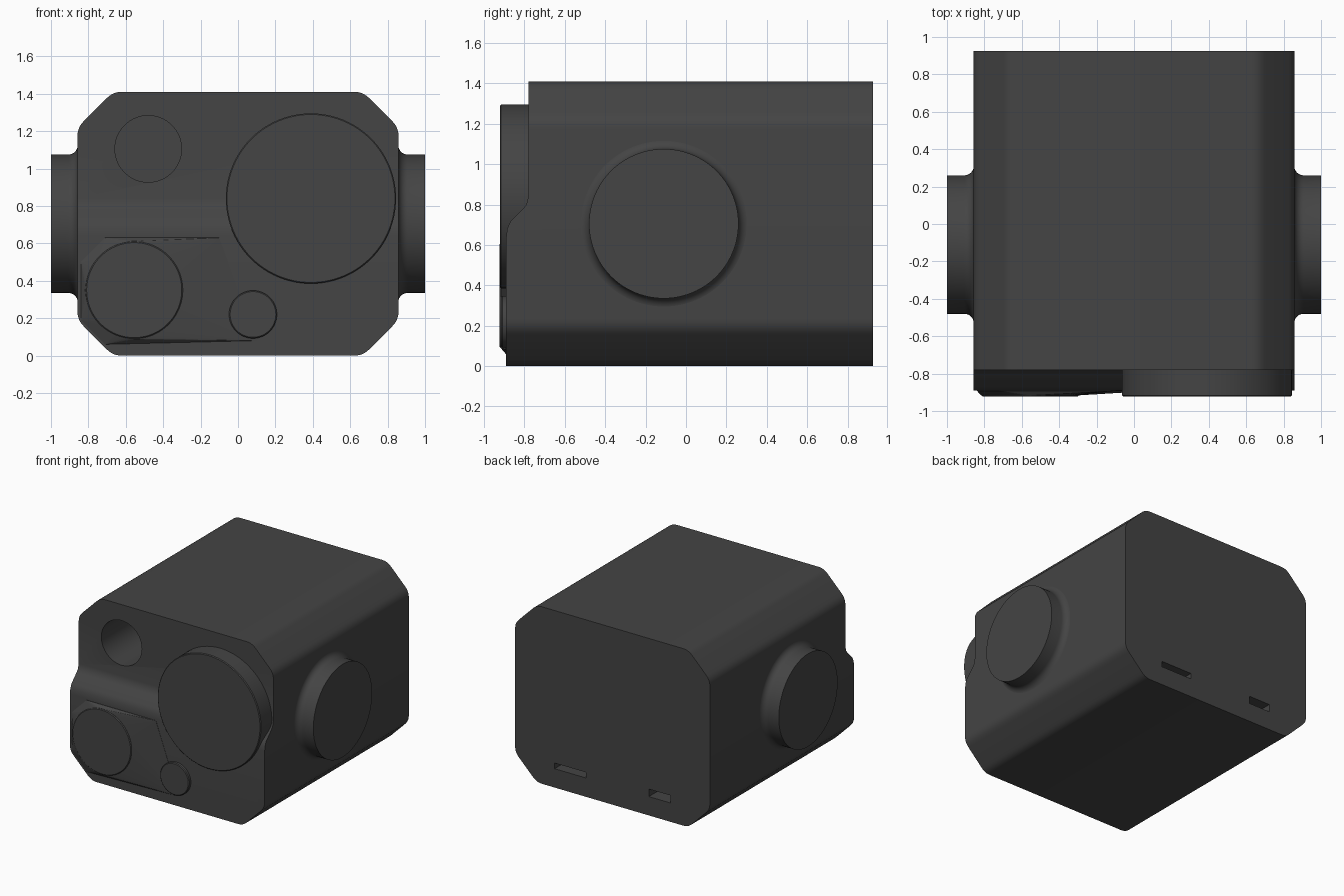
import bpy, bmesh, math
from mathutils import Vector

cube = bpy.data.objects.get("Cube")
if cube:
    bpy.data.objects.remove(cube, do_unlink=True)

# One matte charcoal finish for the whole device
charcoal = bpy.data.materials.new("charcoal")
charcoal.use_nodes = True
colour = (0.058, 0.058, 0.058, 1)
charcoal.diffuse_color = colour
charcoal.node_tree.nodes["Principled BSDF"].inputs["Base Color"].default_value = colour


def finish(name, bm):
    bmesh.ops.recalc_face_normals(bm, faces=bm.faces[:])
    mesh = bpy.data.meshes.new(name)
    bm.to_mesh(mesh)
    bm.free()
    mesh.materials.append(charcoal)
    obj = bpy.data.objects.new(name, mesh)
    bpy.context.collection.objects.link(obj)
    return obj


def prism(name, points, start, end, axis):
    """Extrude an outline along x (points are y, z) or y (points are x, z)."""
    def place(a, b, d):
        return (d, a, b) if axis == "x" else (a, d, b)
    bm = bmesh.new()
    face = bm.faces.new([bm.verts.new(place(a, b, start)) for a, b in points])
    moved = bmesh.ops.extrude_face_region(bm, geom=[face])["geom"]
    shift = Vector(place(0, 0, end - start))
    bmesh.ops.translate(bm, vec=shift, verts=[v for v in moved if isinstance(v, bmesh.types.BMVert)])
    return finish(name, bm)


def lathe(name, profile, centre, direction, sides=96):
    """Turn (radius, height) points about an axis and cap both ends."""
    turn = Vector(direction).to_track_quat("Z", "Y")
    bm = bmesh.new()
    rings = []
    for r, h in profile:
        ring = []
        for i in range(sides):
            t = math.tau * i / sides
            p = Vector((r * math.cos(t), r * math.sin(t), h))
            ring.append(bm.verts.new(turn @ p + Vector(centre)))
        rings.append(ring)
    for low, high in zip(rings, rings[1:]):
        for i in range(sides):
            j = (i + 1) % sides
            bm.faces.new((low[i], low[j], high[j], high[i]))
    bm.faces.new(rings[0])
    bm.faces.new(rings[-1])
    return finish(name, bm)


def box(name, x0, x1, y0, y1, z0, z1):
    return prism(name, [(x0, z0), (x1, z0), (x1, z1), (x0, z1)], y0, y1, "y")


def smooth(obj):
    bpy.ops.object.select_all(action="DESELECT")
    obj.select_set(True)
    bpy.context.view_layer.objects.active = obj
    bpy.ops.object.shade_smooth_by_angle(angle=math.radians(35))


def rounded(corners, radius, steps=5):
    """Replace each corner of a closed outline with a short curve."""
    result = []
    for i, corner in enumerate(corners):
        c = Vector(corner)
        a = c + (Vector(corners[i - 1]) - c).normalized() * radius
        b = c + (Vector(corners[(i + 1) % len(corners)]) - c).normalized() * radius
        for k in range(steps + 1):
            t = k / steps
            result.append(tuple(a * (1 - t) ** 2 + c * 2 * t * (1 - t) + b * t ** 2))
    return result


def cut(target, cutter):
    bpy.context.view_layer.objects.active = target
    mod = target.modifiers.new("cut", "BOOLEAN")
    mod.operation = "DIFFERENCE"
    mod.solver = "EXACT"
    mod.object = cutter
    bpy.ops.object.modifier_apply(modifier=mod.name)
    bpy.data.objects.remove(cutter, do_unlink=True)


# Body with chamfered, softly rounded long edges
W, H, C = 0.858, 1.41, 0.19
outline = [(W - C, 0), (W, C), (W, H - C), (W - C, H),
           (C - W, H), (-W, H - C), (-W, C), (C - W, 0)]
body = prism("body", rounded(outline, 0.045), -0.89, 0.925, "y")

# Upper front stepped back with a curved ledge
ledge = [(-0.89, 0.64), (-0.885, 0.68), (-0.87, 0.715), (-0.81, 0.775),
         (-0.79, 0.80), (-0.78, 0.84), (-0.78, 1.6), (-1.2, 1.6), (-1.2, 0.64)]
cut(body, prism("ledge_cutter", ledge, -1.2, 1.2, "x"))

# Deep front opening and two rear sockets
cut(body, lathe("opening_cutter", [(0.178, 0), (0.178, 0.8)], (-0.48, -0.3, 1.105), (0, -1, 0)))
cut(body, box("wide_slot_cutter", 0.235, 0.51, 0.8, 1.1, 0.15, 0.195))
cut(body, box("short_slot_cutter", -0.51, -0.32, 0.8, 1.1, 0.15, 0.21))
smooth(body)

# Round side hubs flaring into the body
fillet = [(0.42 - 0.05 * math.sin(t), 0.907 - 0.05 * math.cos(t))
          for t in [math.pi / 2 * k / 8 for k in range(9)]]
for side, name in ((1, "left_hub"), (-1, "right_hub")):
    smooth(lathe(name, [(0.42, 0.8)] + fillet + [(0.37, 1.0)],
                 (0, -0.11, 0.705), (side, 0, 0)))


def lens(name, x, z, radius, front, base=0.7):
    edge = 0.006
    smooth(lathe(name, [(radius, base), (radius, front - edge), (radius - edge, front)],
                 (x, 0, z), (0, -1, 0)))


# Front lenses
lens("main_lens", 0.39, 0.84, 0.455, 0.922)
lens("lower_lens", -0.555, 0.35, 0.26, 0.923)
lens("small_lens", 0.08, 0.22, 0.128, 0.915)

# Shallow tapered surround for the lower lens
bm = bmesh.new()
for x, z in [(-0.84, 0.5), (-0.71, 0.63), (-0.1, 0.63), (0.1, 0.08),
             (-0.71, 0.06), (-0.84, 0.19)]:
    for y in (-0.86, -0.892):
        bm.verts.new((x, y, z))
for i in range(64):
    t = math.tau * i / 64
    bm.verts.new((-0.555 + 0.262 * math.cos(t), -0.916, 0.35 + 0.262 * math.sin(t)))
bmesh.ops.convex_hull(bm, input=bm.verts[:])
finish("lower_lens_surround", bm)
